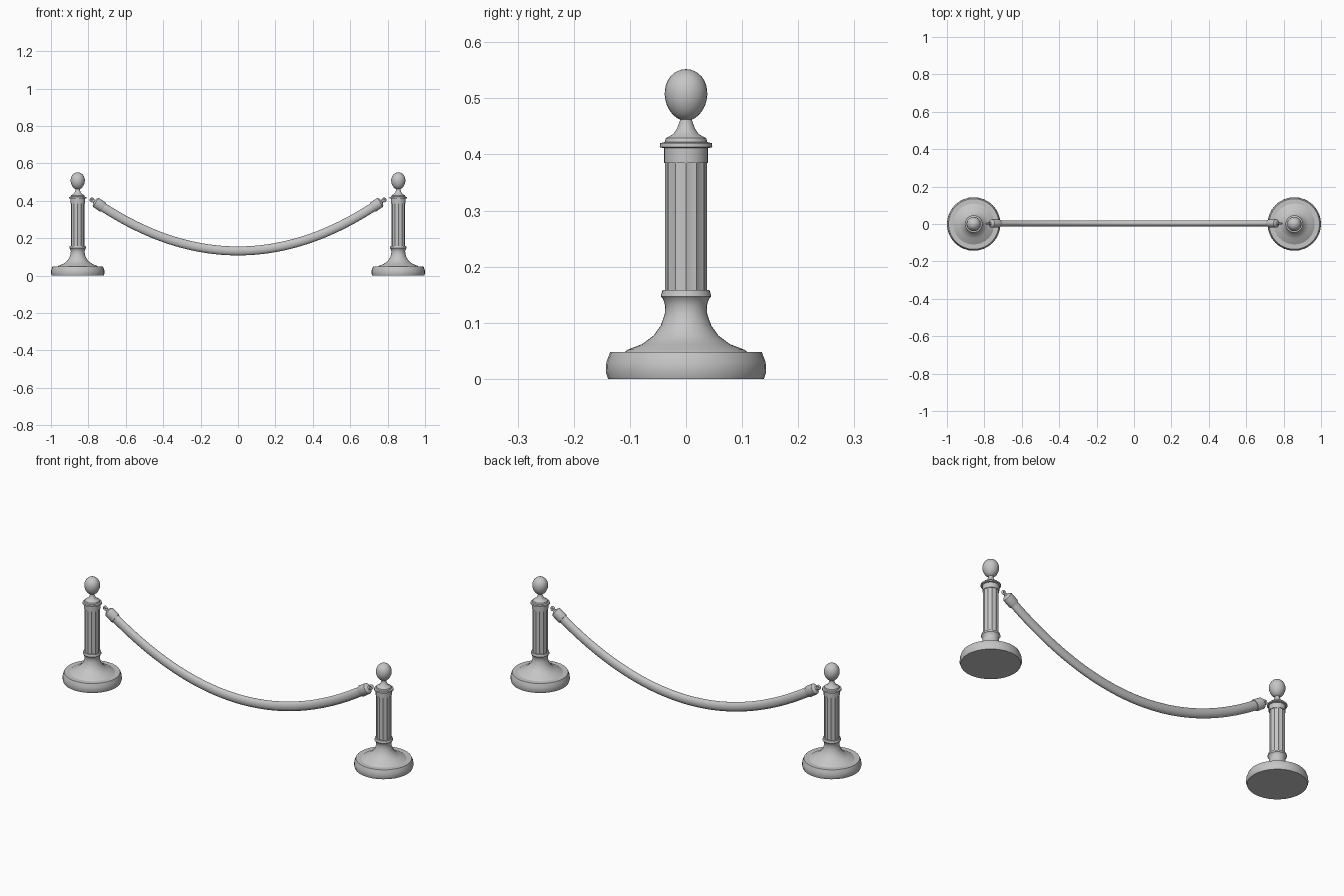
import bpy, bmesh, math
from mathutils import Vector

default = bpy.data.objects.get("Cube")
if default:
    bpy.data.objects.remove(default, do_unlink=True)

grey = bpy.data.materials.new("plain grey")
grey.use_nodes = True
grey.diffuse_color = (0.56, 0.56, 0.56, 1)
grey.node_tree.nodes["Principled BSDF"].inputs["Base Color"].default_value = (0.56, 0.56, 0.56, 1)

POST_X = 0.857


def finish(name, bm, angle=35):
    bmesh.ops.remove_doubles(bm, verts=bm.verts, dist=1e-5)
    bmesh.ops.recalc_face_normals(bm, faces=bm.faces)
    mesh = bpy.data.meshes.new(name)
    bm.to_mesh(mesh)
    bm.free()
    mesh.materials.append(grey)
    ob = bpy.data.objects.new(name, mesh)
    bpy.context.collection.objects.link(ob)
    bpy.ops.object.select_all(action='DESELECT')
    ob.select_set(True)
    bpy.context.view_layer.objects.active = ob
    bpy.ops.object.shade_smooth_by_angle(angle=math.radians(angle))
    return ob


def bridge(bm, rings):
    for a, b in zip(rings, rings[1:]):
        n = len(a)
        for i in range(n):
            j = (i + 1) % n
            bm.faces.new((a[i], a[j], b[j], b[i]))
    bm.faces.new(rings[0])
    bm.faces.new(rings[-1])


def lathe(name, x, profile, sides=32, flute=0.0):
    """Turn (radius, height) pairs about a vertical axis; flute pulls in alternate edges."""
    bm = bmesh.new()
    rings = []
    for r, z in profile:
        ring = []
        for i in range(sides):
            a = math.tau * i / sides
            rr = r - flute * (i % 2)
            ring.append(bm.verts.new((x + rr * math.cos(a), rr * math.sin(a), z)))
        rings.append(ring)
    bridge(bm, rings)
    return finish(name, bm)


def sweep(name, stations, sides=16):
    """Oval rings along a path in the xz plane: (point, tangent, half width, half height)."""
    bm = bmesh.new()
    rings = []
    for p, t, w, h in stations:
        up = Vector((-t.z, 0, t.x))
        ring = []
        for i in range(sides):
            a = math.tau * i / sides
            ring.append(bm.verts.new(p + Vector((0, w * math.cos(a), 0)) + up * h * math.sin(a)))
        rings.append(ring)
    bridge(bm, rings)
    return finish(name, bm)


def sag(x):
    return Vector((x, 0.003, 0.132 + 0.45 * x * x)), Vector((1, 0, 0.9 * x)).normalized()


BASE = [(0.139, 0), (0.143, 0.012), (0.142, 0.03), (0.135, 0.048)]
PEDESTAL = [(0.112, 0.046), (0.104, 0.052), (0.078, 0.062), (0.058, 0.077), (0.045, 0.095),
            (0.038, 0.115), (0.037, 0.13), (0.041, 0.143), (0.045, 0.147), (0.042, 0.158)]
COLUMN = [(0.037, 0.15), (0.037, 0.395)]
COLLAR = [(0.039, 0.385), (0.039, 0.411), (0.047, 0.413), (0.046, 0.42), (0.038, 0.422),
          (0.036, 0.429), (0.023, 0.436), (0.016, 0.446), (0.011, 0.46), (0.011, 0.475)]

for side, sx in (("left", 1), ("right", -1)):
    x = sx * POST_X
    # Stanchion
    lathe(side + "_base", x, BASE)
    lathe(side + "_pedestal", x, PEDESTAL)
    lathe(side + "_column", x, COLUMN, 24, 0.003)
    lathe(side + "_collar", x, COLLAR)
    # Finial: a slightly egg-shaped ball
    bm = bmesh.new()
    bmesh.ops.create_uvsphere(bm, u_segments=24, v_segments=16, radius=1)
    for v in bm.verts:
        taper = 1 + 0.06 * v.co.z
        v.co = Vector((x + 0.038 * v.co.x * taper, 0.038 * v.co.y * taper, 0.506 + 0.046 * v.co.z))
    finish(side + "_finial", bm)
    # Rope end sleeve with a stepped tip
    p, t = sag(sx * 0.72)
    t = t * sx
    sleeve = [(0, 0.021, 0.026), (0.005, 0.023, 0.029), (0.048, 0.023, 0.028),
              (0.054, 0.018, 0.021), (0.058, 0.009, 0.010), (0.066, 0.007, 0.007)]
    sweep(side + "_rope_sleeve", [(p + t * d, t, w, h) for d, w, h in sleeve])
    # Small ring at the tip
    end = p + t * 0.073
    bpy.ops.mesh.primitive_torus_add(location=end, rotation=(math.pi / 2, 0, 0), major_segments=20,
                                     minor_segments=10, major_radius=0.008, minor_radius=0.005)
    ring = bpy.context.object
    ring.name = side + "_rope_ring"
    ring.data.materials.append(grey)
    bpy.ops.object.shade_smooth_by_angle(angle=math.radians(40))

# Hanging rope
steps = 48
sweep("rope", [(*sag(-0.735 + 1.47 * i / steps), 0.017, 0.024) for i in range(steps + 1)])
